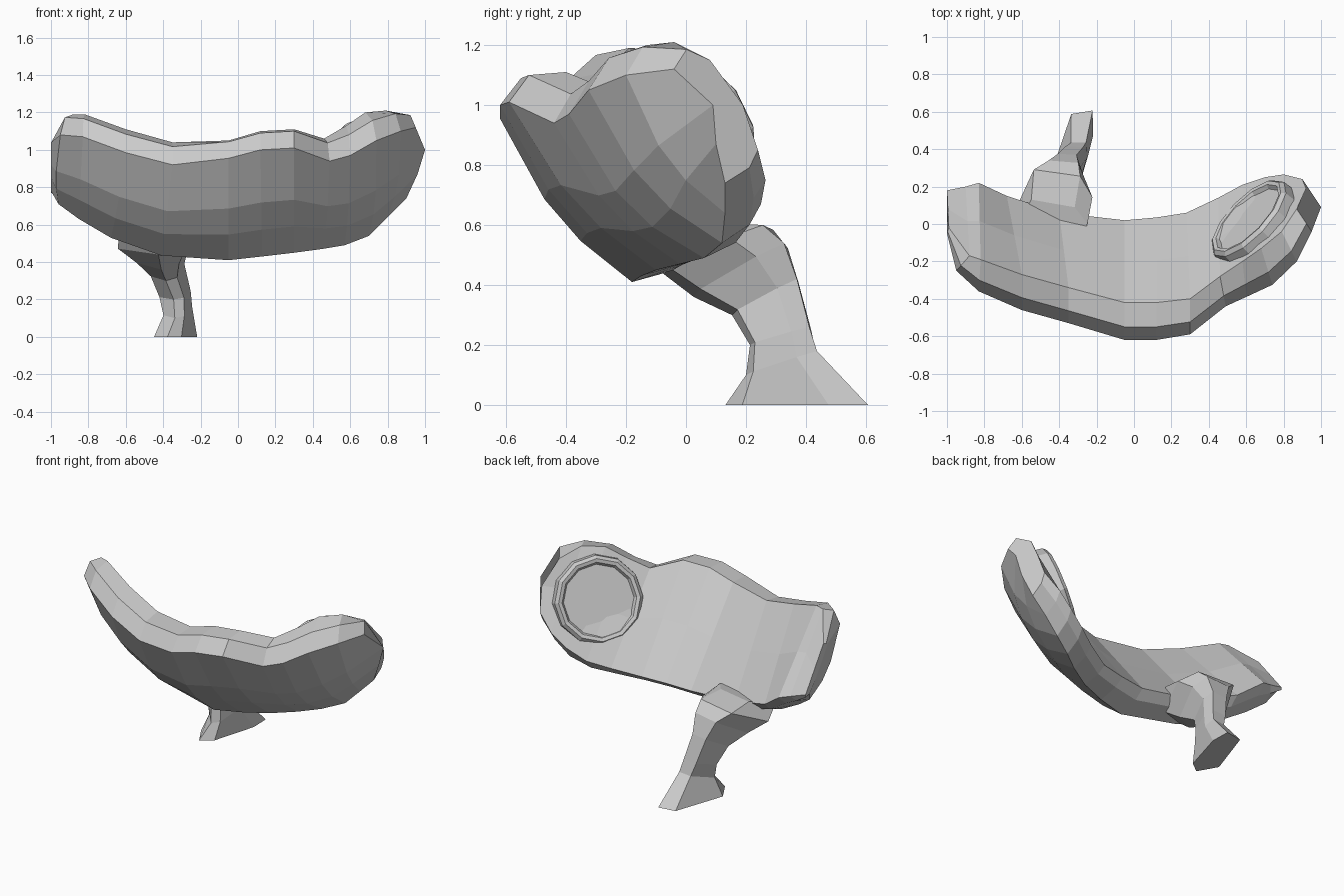
import bpy, bmesh, math
from mathutils import Vector as V


def loft(name, rings):
    """Skin a list of equal-length closed rings and cap both ends."""
    bm = bmesh.new()
    rows = [[bm.verts.new(p) for p in ring] for ring in rings]
    n = len(rows[0])
    for a, b in zip(rows, rows[1:]):
        for i in range(n):
            j = (i + 1) % n
            bm.faces.new((a[i], a[j], b[j], b[i]))
    bm.faces.new(rows[0][::-1])
    bm.faces.new(rows[-1])
    bmesh.ops.recalc_face_normals(bm, faces=bm.faces)
    me = bpy.data.meshes.new(name)
    bm.to_mesh(me)
    bm.free()
    ob = bpy.data.objects.new(name, me)
    bpy.context.collection.objects.link(ob)
    return ob


# Curved body: four guide rails running left to right
front_top = [(-1, -.05, 1.04), (-.95, -.25, 1.08), (-.83, -.36, 1.07), (-.6, -.46, .985),
             (-.35, -.53, .92), (-.05, -.62, .955), (.12, -.62, 1.0), (.3, -.59, 1.01),
             (.49, -.44, .94), (.6, -.39, .97), (.74, -.325, 1.05), (.87, -.2, 1.1), (.95, -.04, 1.12)]
back_top = [(-.99, -.02, 1.05), (-.88, -.17, 1.19), (-.82, -.19, 1.19), (-.6, -.27, 1.11),
            (-.35, -.34, 1.04), (-.05, -.42, 1.05), (.12, -.42, 1.1), (.3, -.4, 1.11),
            (.46, -.28, 1.06), (.58, -.2, 1.13), (.68, -.13, 1.2), (.79, -.04, 1.21), (.87, .08, 1.15)]
front_low = [(-1, .14, .78), (-.96, .08, .71), (-.85, .03, .63), (-.68, -.03, .53),
             (-.41, -.09, .435), (-.05, -.18, .41), (.13, -.15, .43), (.3, -.1, .45),
             (.45, -.02, .47), (.57, .06, .49), (.7, .12, .54), (.8, .13, .64), (.9, .13, .74)]
back_low = [(-1, .18, .79), (-.9, .2, .76), (-.83, .22, .74), (-.68, .15, .63),
            (-.4, .06, .54), (-.05, .02, .5), (.12, .035, .51), (.28, .06, .52),
            (.45, .14, .56), (.58, .21, .6), (.7, .25, .67), (.8, .265, .75), (.9, .24, .85)]


def section(T, K, B, L, lift):
    T, K, B, L = V(T), V(K), V(B), V(L)
    ridge = T.lerp(K, .35) + V((0, 0, lift))
    upper = T.lerp(B, .45) + (T - K) * .25
    lower = T.lerp(B, .71) + (T - K) * .22
    under = B.lerp(L, .6) + V((0, .015, -.015))
    return [T, upper, lower, B, under, L, L.lerp(K, .5), K, ridge]


rings = []
for i, q in enumerate(zip(front_top, back_top, front_low, back_low)):
    s = section(*q, 0 if i == 0 else .055)
    if i == 0:  # flat left end
        for p in s:
            p.x = max(p.x, -1)
    if i == len(front_top) - 1:  # rounded right tip
        s[1] = V((1, .09, 1.0))
        s[2] = V((.96, .1, .87))
        s[6] = V((.92, .19, 1.0))
    rings.append(s)
loft("curved_body", rings)

# Round recessed disc on the back of the right end
normal = V((-.67, .64, .37)).normalized()
turn = normal.to_track_quat('Z', 'Y')
centre = V((.625, .02, .92))
profile = [(.28, -.08), (.27, .015), (.25, .035), (.228, .03), (.215, .008)]
loft("round_lens", [[centre + turn @ V((r * math.cos(a), r * math.sin(a), h))
                     for a in [k * math.tau / 12 for k in range(12)]] for r, h in profile])

# Leg: hexagonal rings (centre, half length, half width, rise toward the back)
along = V((.28, .96, 0))
across = V((.96, -.28, 0))
stations = [((-.33, .378, 0), .25, .08, 0),
            ((-.32, .325, .14), .125, .06, .04),
            ((-.335, .32, .23), .105, .07, .03),
            ((-.375, .27, .36), .115, .075, .06),
            ((-.4, .19, .45), .16, .12, .09),
            ((-.43, .11, .52), .18, .19, .08),
            ((-.44, -.01, .58), .13, .18, .03)]
leg = []
for c, ra, rb, rise in stations:
    leg.append([V(c) + along * (ra * u) + across * (rb * w) + V((0, 0, rise * u))
                for u, w in [(1, .5), (.5, 1), (-.7, 1), (-1, .3), (-.6, -1), (.8, -.8)]])
loft("bent_leg", leg)
